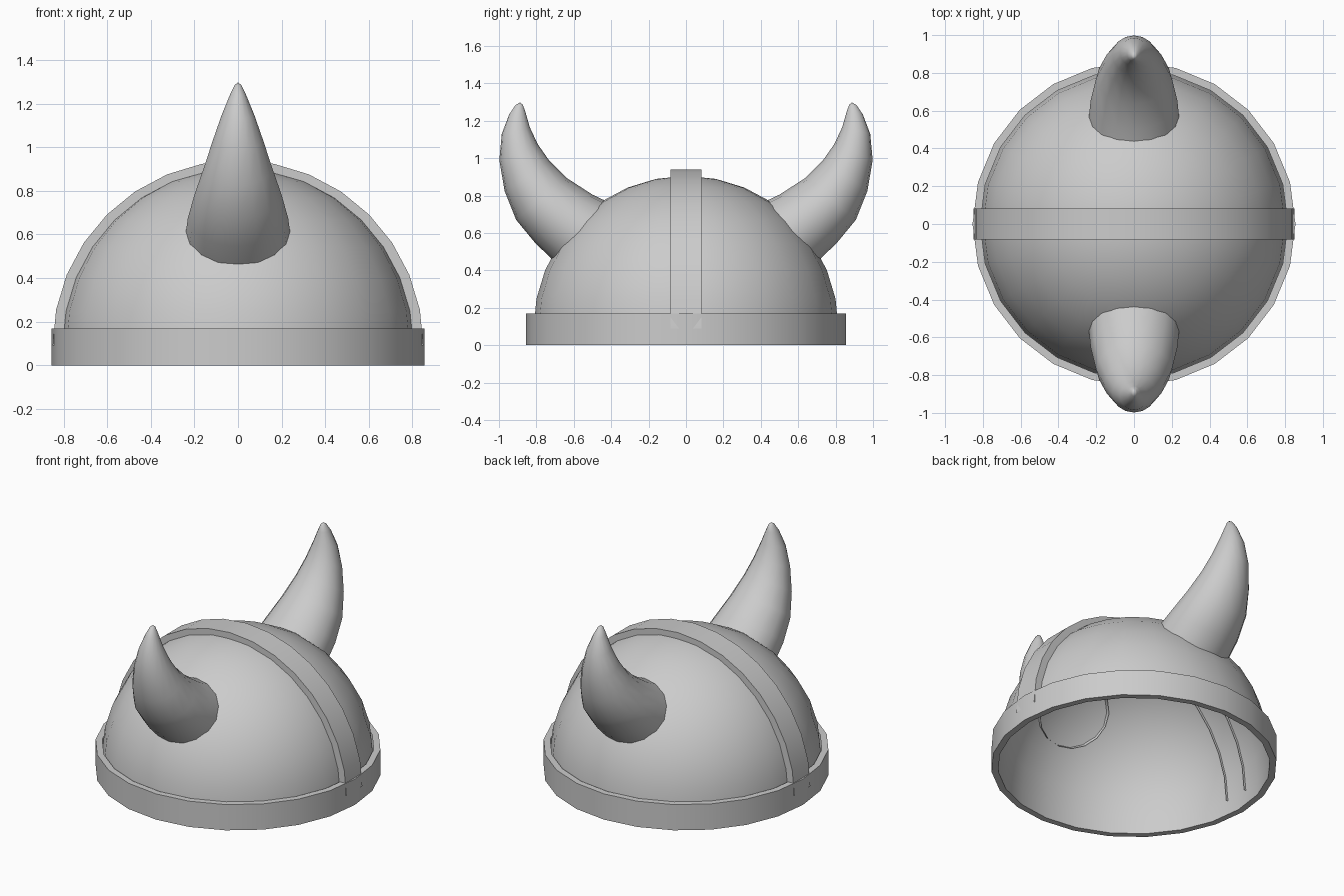
import bpy, bmesh
from math import sin, cos, pi, radians

if "Cube" in bpy.data.objects:
    bpy.data.objects.remove(bpy.data.objects["Cube"])

SEG = 24      # sides of the helmet
CZ = 0.09     # height of the dome centre


def finish(name, verts, faces, angle=35):
    mesh = bpy.data.meshes.new(name)
    mesh.from_pydata(verts, [], faces)
    bm = bmesh.new()
    bm.from_mesh(mesh)
    bmesh.ops.remove_doubles(bm, verts=bm.verts, dist=1e-5)
    bmesh.ops.recalc_face_normals(bm, faces=bm.faces)
    bm.to_mesh(mesh)
    bm.free()
    ob = bpy.data.objects.new(name, mesh)
    bpy.context.collection.objects.link(ob)
    bpy.ops.object.select_all(action='DESELECT')
    ob.select_set(True)
    bpy.context.view_layer.objects.active = ob
    bpy.ops.object.shade_smooth_by_angle(angle=radians(angle))
    return ob


def skin(rings, closed=True):
    """Quads between successive rings of equal point count."""
    n = len(rings[0])
    verts = [p for r in rings for p in r]
    faces = []
    for i in range(len(rings) - 1):
        for j in range(n if closed else n - 1):
            k = (j + 1) % n
            faces.append((i * n + j, i * n + k, (i + 1) * n + k, (i + 1) * n + j))
    return verts, faces


def lathe(name, profile):
    rings = [[(r * cos(2 * pi * j / SEG), r * sin(2 * pi * j / SEG), z)
              for j in range(SEG)] for r, z in profile]
    return finish(name, *skin(rings))


# Dome: open hemispherical shell with a short straight skirt
R = 0.815
dome = [(R, 0.0)] + [(R * cos(a), CZ + R * sin(a))
                     for a in [i * pi / 16 for i in range(8)]]
rings = [[(r * cos(2 * pi * j / SEG), r * sin(2 * pi * j / SEG), z)
          for j in range(SEG)] for r, z in dome]
v, f = skin(rings)
v.append((0, 0, CZ + R))
base = (len(rings) - 1) * SEG
f += [(base + j, base + (j + 1) % SEG, len(v) - 1) for j in range(SEG)]
finish("dome", v, f)

# Brow band around the rim
lathe("brow_band", [(R, 0.17), (0.855, 0.17), (0.855, 0.0), (R, 0.0)])

# Crest strap over the top: outer face and two side walls
W, RO, RI = 0.083, 0.85, 0.79
rings = []
for i in range(17):
    a = i * pi / 16
    rings.append([(r * cos(a), y, CZ + r * sin(a))
                  for r, y in ((RI, -W), (RO, -W), (RO, W), (RI, W))])
finish("crest_strap", *skin(rings, closed=False))

# Horns: elliptical sections (inner y, inner z, outer y, outer z, half width)
SECTIONS = [
    (0.405, 0.760, 0.700, 0.445, 0.240),
    (0.500, 0.805, 0.805, 0.545, 0.230),
    (0.636, 0.893, 0.908, 0.670, 0.200),
    (0.730, 0.985, 0.970, 0.825, 0.157),
    (0.793, 1.075, 0.998, 0.990, 0.115),
    (0.835, 1.165, 0.985, 1.130, 0.075),
    (0.858, 1.245, 0.945, 1.235, 0.037),
    (0.872, 1.285, 0.912, 1.283, 0.016),
]
N = 16


def horn(name, side):
    rings = []
    for iy, iz, oy, oz, w in SECTIONS:
        ring = []
        for j in range(N):
            t = 2 * pi * j / N
            c = cos(t) / 2
            ring.append((w * sin(t),
                         side * ((iy + oy) / 2 + c * (oy - iy)),
                         (iz + oz) / 2 + c * (oz - iz)))
        rings.append(ring)
    v, f = skin(rings)
    v.append((0, side * 0.888, 1.298))
    b = (len(rings) - 1) * N
    f += [(b + j, b + (j + 1) % N, len(v) - 1) for j in range(N)]
    finish(name, v, f, 60)


horn("front_horn", -1)
horn("back_horn", 1)
